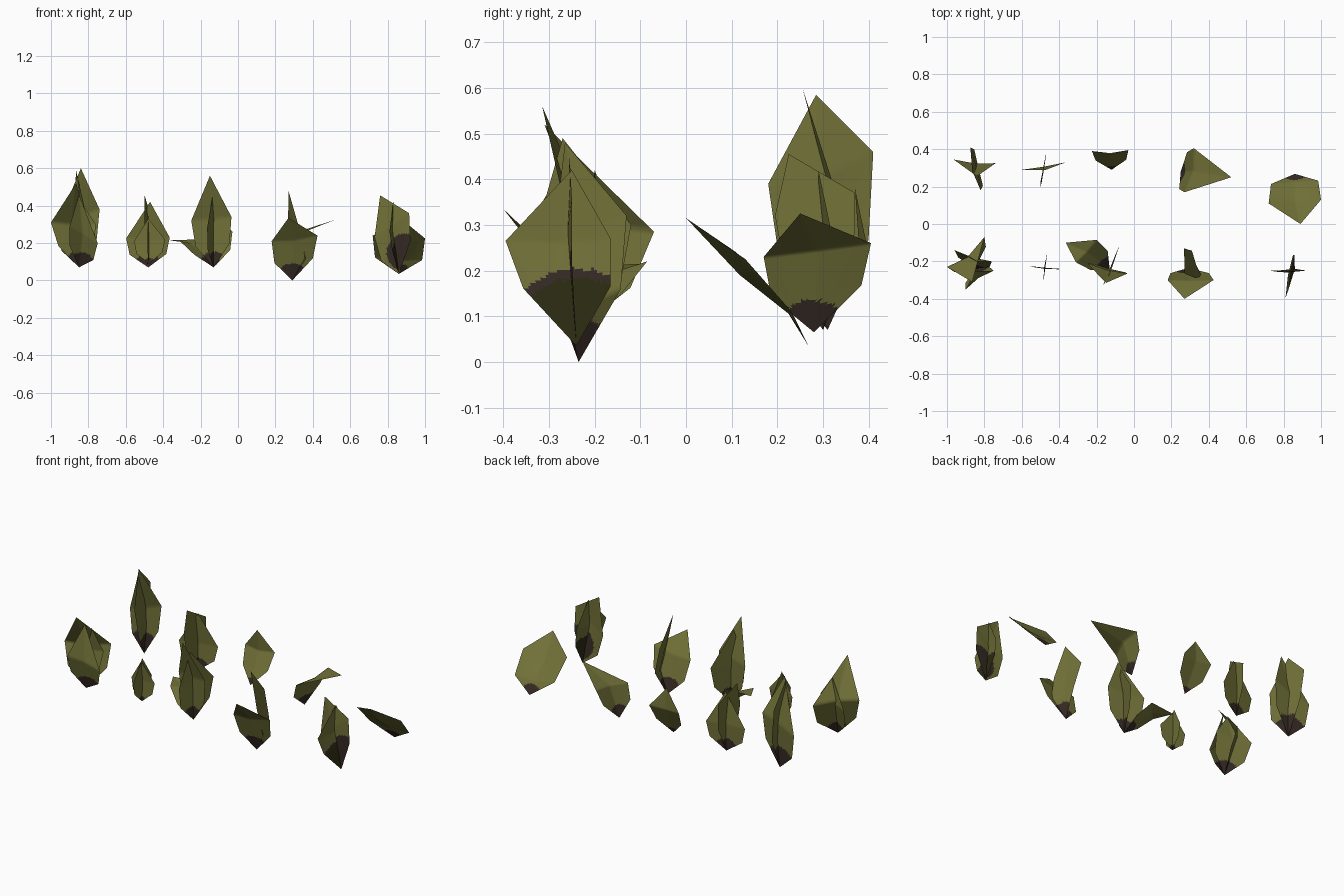
import bpy, bmesh, random
from mathutils import Vector as V

random.seed(4)


def mat(name, rgb):
    m = bpy.data.materials.new(name)
    m.diffuse_color = (*rgb, 1)
    return m


MATS = [mat("olive_leaf", (0.165, 0.165, 0.04)),
        mat("brown_base", (0.036, 0.023, 0.018)),
        mat("dark_olive_core", (0.024, 0.024, 0.006))]


def leaf(tip, left, right, bulge=(0, 0, 0), bow=(0, 0, 0), **opts):
    return tip, left, right, bulge, bow, opts


def add_leaf(bm, base, tip, left, right, bulge, bow, opts):
    """Pointed leaf blade: base, lower shoulders, widest pair, tip."""
    b, t, l, r = map(V, (base, tip, left, right))
    mid = ((l + r) / 2).lerp((b + t) / 2, 0.22)
    c = mid + V(bulge)
    c1 = b.lerp(c, 0.45) + V(bow)
    w = opts.get("shoulder", 0.84)
    l1, r1 = c1 + (l - mid) * w, c1 + (r - mid) * w
    part = bmesh.new()
    vb, vt, vl, vr, vc, vc1, vl1, vr1 = [part.verts.new(p) for p in (b, t, l, r, c, c1, l1, r1)]
    for f in ((vb, vc1, vl1), (vb, vr1, vc1), (vc1, vc, vl, vl1),
              (vc1, vr1, vr, vc), (vc, vt, vl), (vc, vr, vt)):
        part.faces.new(f)
    bmesh.ops.subdivide_edges(part, edges=part.edges[:], cuts=15, use_grid_fill=True)
    # soil colours around the base, with a slightly ragged border
    spot = V(opts.get("spot", base))
    for f in part.faces:
        d = (f.calc_center_median() - spot).length + random.uniform(-0.004, 0.004)
        f.material_index = 2 if d < opts.get("core", 0) else 1 if d < opts["brown"] else 0
        f.smooth = True
    tmp = bpy.data.meshes.new("tmp")
    part.to_mesh(tmp)
    part.free()
    bm.from_mesh(tmp)
    bpy.data.meshes.remove(tmp)


def plant(name, base, leaves, brown=0.09):
    bm = bmesh.new()
    for tip, left, right, bulge, bow, opts in leaves:
        add_leaf(bm, base, tip, left, right, bulge, bow, {"brown": brown, **opts})
    me = bpy.data.meshes.new(name)
    bm.to_mesh(me)
    bm.free()
    for m in MATS:
        me.materials.append(m)
    ob = bpy.data.objects.new(name, me)
    bpy.context.collection.objects.link(ob)


# back row, each leaf given as tip, left side, right side, centre bulge, lower bow
plant("tall_crossed_plant", (-0.845, 0.31, 0.07), [
    leaf((-0.84, 0.255, 0.60), (-0.965, 0.345, 0.30), (-0.74, 0.325, 0.38)),
    leaf((-0.865, 0.285, 0.585), (-0.82, 0.18, 0.39), (-0.875, 0.41, 0.46), (0.01, 0, 0), (0.01, 0, 0))], 0.13)
plant("medium_crossed_plant", (-0.48, 0.30, 0.07), [
    leaf((-0.47, 0.29, 0.42), (-0.598, 0.29, 0.225), (-0.365, 0.33, 0.23)),
    leaf((-0.50, 0.225, 0.455), (-0.50, 0.195, 0.32), (-0.472, 0.37, 0.37))], 0.075)
plant("single_upright_leaf", (-0.12, 0.29, 0.08), [
    leaf((-0.13, 0.37, 0.38), (-0.225, 0.39, 0.26), (-0.03, 0.395, 0.26))], 0.04)
plant("single_side_leaf", (0.25, 0.28, 0.065), [
    leaf((0.52, 0.25, 0.325), (0.32, 0.405, 0.26), (0.27, 0.17, 0.23), (0, 0, 0.01))], 0.075)
plant("single_forward_leaf", (0.86, 0.268, 0.035), [
    leaf((0.89, 0.0, 0.315), (0.72, 0.11, 0.24), (1.0, 0.13, 0.225), (0, -0.005, -0.03), (0, 0.025, 0),
         shoulder=0.9)], 0.065)

# front row
plant("triple_leaf_plant", (-0.85, -0.24, 0.07), [
    leaf((-0.865, -0.31, 0.52), (-1.0, -0.23, 0.31), (-0.80, -0.07, 0.285)),
    leaf((-0.85, -0.25, 0.46), (-0.90, -0.35, 0.29), (-0.75, -0.25, 0.20)),
    leaf((-0.84, -0.20, 0.42), (-0.96, -0.14, 0.27), (-0.76, -0.20, 0.30))], 0.085)
plant("small_crossed_plant", (-0.475, -0.24, 0.09), [
    leaf((-0.48, -0.24, 0.33), (-0.555, -0.225, 0.21), (-0.39, -0.24, 0.22)),
    leaf((-0.48, -0.23, 0.345), (-0.485, -0.31, 0.22), (-0.465, -0.16, 0.22))], 0.03)
plant("plant_with_drooping_leaf", (-0.13, -0.24, 0.07), [
    leaf((-0.15, -0.315, 0.56), (-0.25, -0.21, 0.32), (-0.035, -0.265, 0.34)),
    leaf((-0.13, -0.27, 0.49), (-0.165, -0.33, 0.28), (-0.08, -0.12, 0.30)),
    leaf((-0.365, -0.10, 0.215), (-0.31, -0.205, 0.21), (-0.20, -0.085, 0.22))], 0.085)
plant("forward_leaning_plant", (0.29, -0.235, 0.0), [
    leaf((0.27, -0.40, 0.335), (0.18, -0.30, 0.21), (0.425, -0.30, 0.24)),
    leaf((0.27, -0.265, 0.48), (0.33, -0.29, 0.27), (0.268, -0.13, 0.32), bow=(0.04, 0.01, 0))], 0.095)
plant("dark_based_plant", (0.86, -0.24, 0.035), [
    leaf((0.76, -0.255, 0.455), (0.73, -0.25, 0.23), (0.915, -0.25, 0.36), (0, -0.01, 0),
         spot=(0.895, -0.25, 0.15), brown=0.1),
    leaf((0.83, -0.25, 0.42), (0.81, -0.395, 0.265), (0.85, -0.165, 0.27), (-0.01, 0, 0), (0, 0, 0.02),
         shoulder=0.83, core=0.15)], 0.17)
